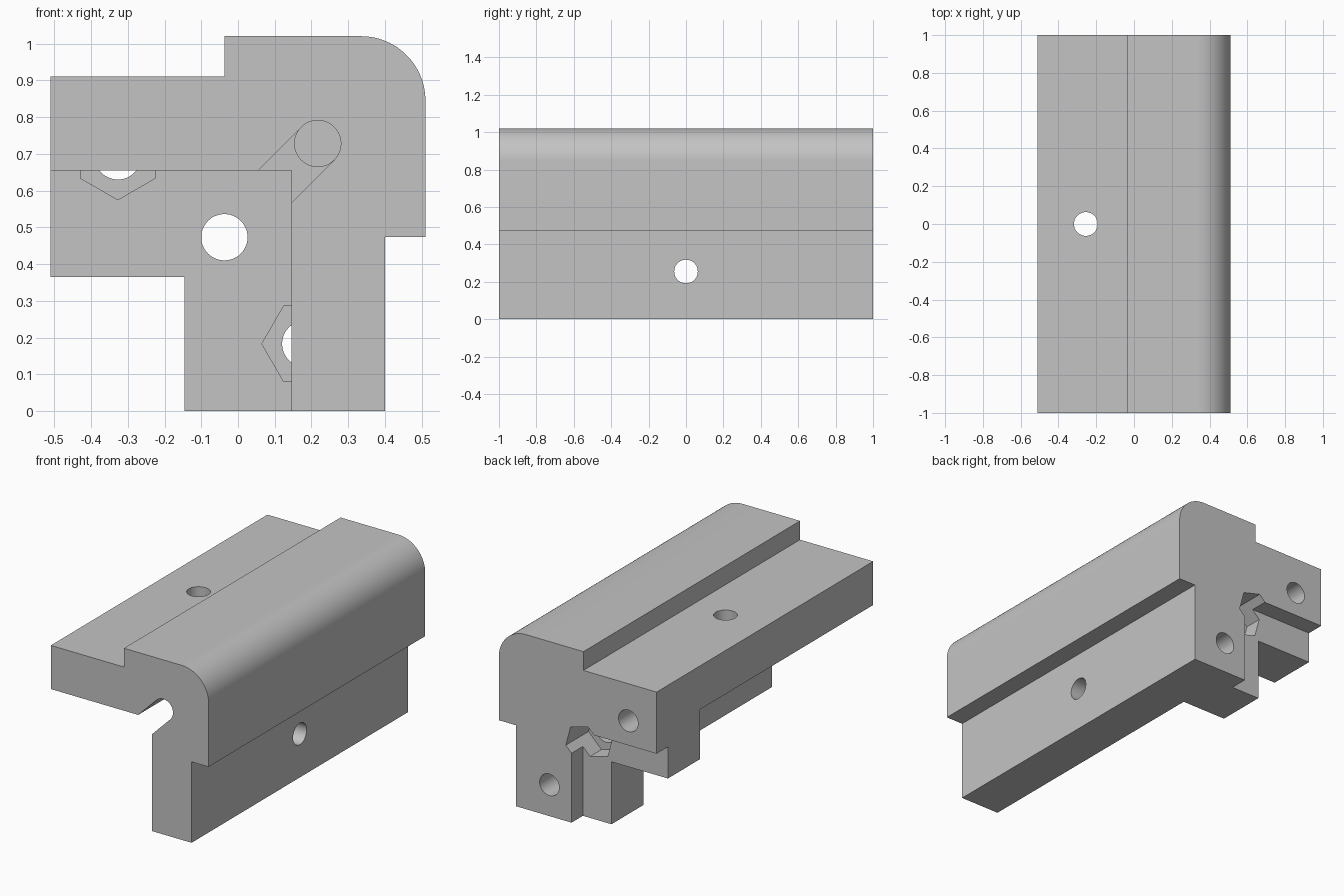
import bpy, bmesh
from math import cos, sin, pi, radians

cube = bpy.data.objects.get("Cube")
if cube:
    bpy.data.objects.remove(cube)

grey = bpy.data.materials.new("plain grey")
grey.use_nodes = True
colour = (0.55, 0.55, 0.55, 1)
grey.diffuse_color = colour
grey.node_tree.nodes["Principled BSDF"].inputs["Base Color"].default_value = colour

H = 0.51  # half width; the section is symmetric about the line z = x + H


def arc(cx, cz, r, a0, a1, n):
    return [(cx + r * cos(radians(a0 + (a1 - a0) * i / n)),
             cz + r * sin(radians(a0 + (a1 - a0) * i / n))) for i in range(n + 1)]


def polygon(cx, cz, r, sides, turn=0):
    return arc(cx, cz, r, turn, turn + 360, sides)[:-1]


def mirror(points):
    return [(z - H, x + H) for x, z in reversed(points)]


def prism(name, profile, start, end, axis="Y"):
    """Extrude a section along y, x or z."""
    def place(a, b, t):
        return {"Y": (a, t, b), "X": (t, a, b), "Z": (a, b, t)}[axis]
    bm = bmesh.new()
    low = [bm.verts.new(place(a, b, start)) for a, b in profile]
    high = [bm.verts.new(place(a, b, end)) for a, b in profile]
    bm.faces.new(low)
    bm.faces.new(high)
    for i in range(len(low)):
        j = (i + 1) % len(low)
        bm.faces.new((low[i], low[j], high[j], high[i]))
    bmesh.ops.recalc_face_normals(bm, faces=bm.faces)
    mesh = bpy.data.meshes.new(name)
    bm.to_mesh(mesh)
    bm.free()
    mesh.materials.append(grey)
    obj = bpy.data.objects.new(name, mesh)
    bpy.context.collection.objects.link(obj)
    return obj


def combine(target, tool, operation):
    bpy.context.view_layer.objects.active = target
    mod = target.modifiers.new(operation, "BOOLEAN")
    mod.operation, mod.solver, mod.object = operation, "EXACT", tool
    bpy.ops.object.modifier_apply(modifier=mod.name)
    bpy.data.objects.remove(tool)


# Angle bracket running the full length, with a rounded outer corner
arm = [(-H, 0.655), (-H, 0.91), (-0.037, 0.91), (-0.037, 1.02)]
bracket = prism("corner_bracket", arm + arc(0.335, 0.845, 0.175, 90, 0, 24)
                + mirror(arm) + [(0.145, 0.655)], -1, 1)

# Thicker end plate and the mounting block in front of it
outer = [(-H, 0.75), (0.24, 0.75), (0.24, 0)]
plate = [(-H, 0.55)] + outer + [(0.04, 0), (0.04, 0.55)]
block = [(-H, 0.365)] + outer + [(-0.145, 0), (-0.145, 0.365)]
combine(bracket, prism("mount_block", block, 0.6, 0.895), "UNION")
combine(bracket, prism("end_plate", plate, 0.8, 1), "UNION")

# Screw holes along the length, with nut pockets in the block
R, NUT = 0.063, 0.118
cutters = [
    prism("centre_hole", polygon(-0.037, 0.473, R, 48), 0.5, 1.1),
    prism("centre_nut_pocket", polygon(-0.037, 0.473, NUT, 6, 45), 0.79, 1.1),
]
for x, z, turn in ((-0.327, 0.693, 30), (0.183, 0.183, 0)):
    cutters.append(prism("end_hole", polygon(x, z, R, 48), 0.55, 1.1))
    cutters.append(prism("end_nut_pocket", polygon(x, z, NUT, 6, turn), 0.58, 0.7))

# Cable slot opening into the inner corner, and its deeper round bore
slot = arc(0.217, 0.728, R, -45, 135, 24)
slot += [(x - 0.2, z - 0.2) for x, z in (slot[-1], slot[0])]
cutters.append(prism("cable_slot", slot, -1.1, 0.55))
cutters.append(prism("cable_bore", polygon(0.217, 0.728, R, 48, -45), -1.1, 0.7))

# Mid-length screw holes through both arms
cutters.append(prism("top_hole", polygon(-0.255, 0, R, 48), 0.6, 1.1, "Z"))
cutters.append(prism("side_hole", polygon(0, 0.255, R, 48), 0.1, 0.6, "X"))

for cutter in cutters:
    combine(bracket, cutter, "DIFFERENCE")

# Merge flat faces and shade curves smoothly
bm = bmesh.new()
bm.from_mesh(bracket.data)
bmesh.ops.remove_doubles(bm, verts=bm.verts, dist=0.0001)
bmesh.ops.dissolve_limit(bm, angle_limit=radians(0.5), verts=bm.verts, edges=bm.edges)
bm.to_mesh(bracket.data)
bm.free()
bpy.ops.object.select_all(action="DESELECT")
bracket.select_set(True)
bpy.context.view_layer.objects.active = bracket
bpy.ops.object.shade_smooth_by_angle(angle=radians(30))
